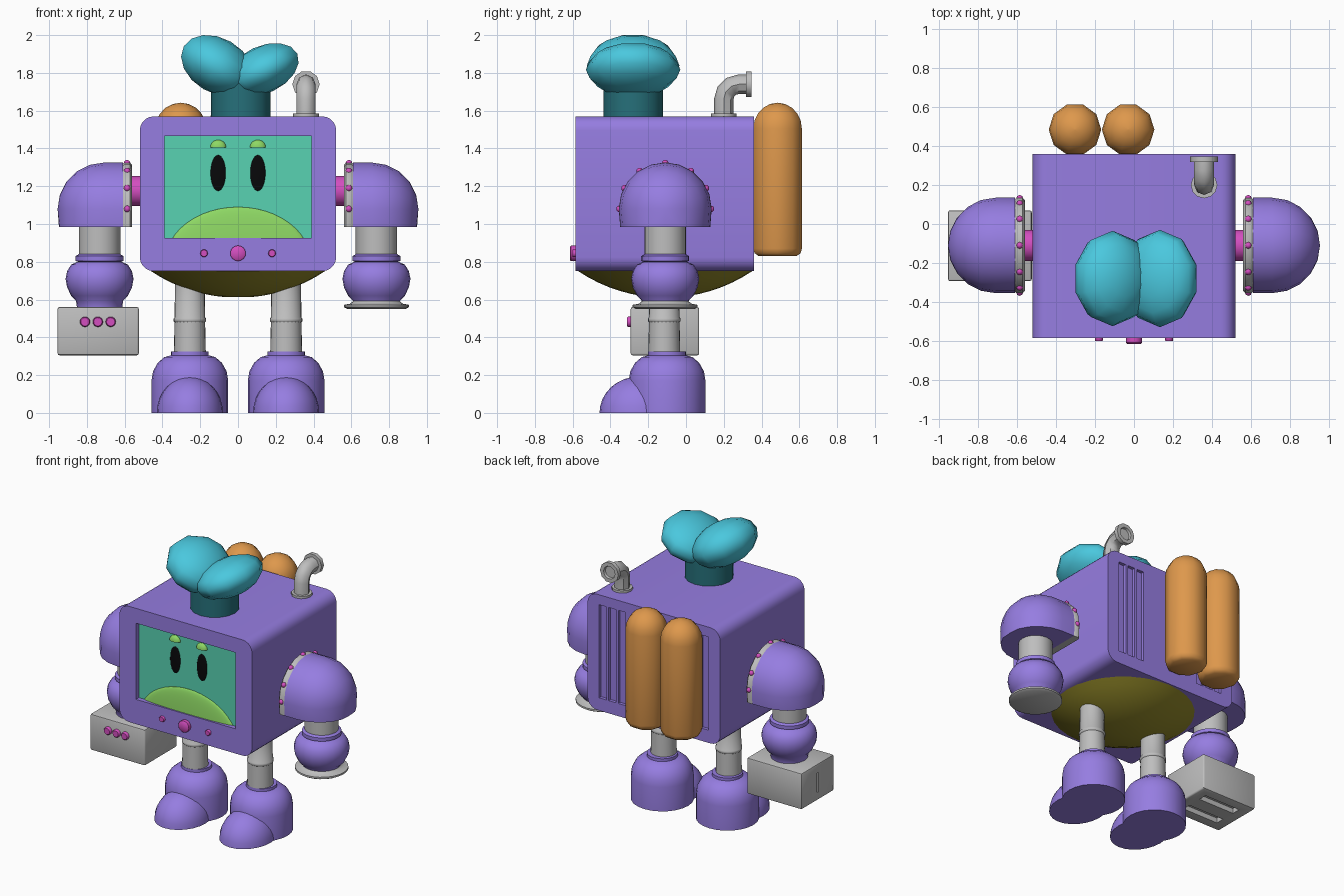
import bpy, bmesh, math
from math import sin, cos, pi, radians
from mathutils import Matrix, Vector, Euler

if "Cube" in bpy.data.objects:
    bpy.data.objects.remove(bpy.data.objects["Cube"])


def material(name, rgb):
    m = bpy.data.materials.new(name)
    lin = [(c / 255 / 12.92) if c < 11 else ((c / 255 + 0.055) / 1.055) ** 2.4 for c in rgb]
    m.diffuse_color = (*lin, 1)
    m.use_nodes = True
    m.node_tree.nodes["Principled BSDF"].inputs["Base Color"].default_value = m.diffuse_color
    return m


PURPLE = material("purple", (150, 125, 225))
GREY = material("light grey", (190, 190, 190))
PINK = material("magenta", (212, 78, 192))
ORANGE = material("orange", (222, 152, 76))
TEAL = material("teal", (74, 200, 222))
BAND = material("dark teal", (38, 112, 122))
SCREEN = material("screen green", (88, 210, 178))
LIME = material("lime", (142, 216, 100))
OLIVE = material("olive", (150, 140, 42))
BLACK = material("black", (8, 8, 10))


def finish(name, bm, mat, loc=(0, 0, 0), rot=(0, 0, 0)):
    bmesh.ops.transform(bm, matrix=Matrix.Translation(loc) @ Euler(rot).to_matrix().to_4x4(), verts=bm.verts)
    bmesh.ops.recalc_face_normals(bm, faces=bm.faces)
    me = bpy.data.meshes.new(name)
    bm.to_mesh(me)
    bm.free()
    ob = bpy.data.objects.new(name, me)
    bpy.context.collection.objects.link(ob)
    me.materials.append(mat)
    smooth(ob)
    return ob


def smooth(ob):
    bpy.ops.object.select_all(action='DESELECT')
    ob.select_set(True)
    bpy.context.view_layer.objects.active = ob
    bpy.ops.object.shade_smooth_by_angle(angle=radians(45))


def lathe(name, profile, mat, loc, rot=(0, 0, 0), segs=24):
    """Spin (radius, height) points around the local z axis."""
    bm = bmesh.new()
    pts = [(0, profile[0][1])] + profile + [(0, profile[-1][1])]
    vs = [bm.verts.new((r, 0, h)) for r, h in pts]
    es = [bm.edges.new(p) for p in zip(vs, vs[1:]) if (p[0].co - p[1].co).length > 1e-6]
    bmesh.ops.spin(bm, geom=vs + es, cent=(0, 0, 0), axis=(0, 0, 1), angle=2 * pi, steps=segs)
    bmesh.ops.remove_doubles(bm, verts=bm.verts, dist=1e-5)
    return finish(name, bm, mat, loc, rot)


def box(name, lo, hi, mat, bevel=0, only_y=False, segs=2):
    lo, hi = Vector(lo), Vector(hi)
    bm = bmesh.new()
    bmesh.ops.create_cube(bm, size=1)
    bmesh.ops.scale(bm, vec=hi - lo, verts=bm.verts)
    if bevel:
        es = [e for e in bm.edges if not only_y or abs(e.verts[0].co.y - e.verts[1].co.y) > 0.1]
        bmesh.ops.bevel(bm, geom=es, offset=bevel, segments=segs, profile=0.5, affect='EDGES')
    return finish(name, bm, mat, (lo + hi) / 2)


def ellipsoid(name, radii, mat, loc, rot=(0, 0, 0), u=24, v=16, cut=None):
    """Ellipsoid, optionally keeping only the part above local height cut."""
    bm = bmesh.new()
    bmesh.ops.create_uvsphere(bm, u_segments=u, v_segments=v, radius=1)
    bmesh.ops.scale(bm, vec=radii, verts=bm.verts)
    if cut is not None:
        r = bmesh.ops.bisect_plane(bm, geom=bm.verts[:] + bm.edges[:] + bm.faces[:], dist=1e-5,
                                   plane_co=(0, 0, cut), plane_no=(0, 0, 1), clear_inner=True)
        bmesh.ops.contextual_create(bm, geom=[g for g in r['geom_cut'] if isinstance(g, bmesh.types.BMEdge)])
    return finish(name, bm, mat, loc, rot)


def hull(name, pts, mat):
    bm = bmesh.new()
    for p in pts:
        bm.verts.new(p)
    r = bmesh.ops.convex_hull(bm, input=bm.verts)
    bmesh.ops.delete(bm, geom=[g for g in r['geom_interior'] if isinstance(g, bmesh.types.BMVert)], context='VERTS')
    bmesh.ops.dissolve_limit(bm, angle_limit=radians(1), verts=bm.verts, edges=bm.edges)
    return finish(name, bm, mat)


def carve(ob, boxes):
    """Cut box-shaped recesses out of an object."""
    for lo, hi in boxes:
        c = box("cutter", lo, hi, ob.data.materials[0])
        c.hide_render = True
        m = ob.modifiers.new("cut", 'BOOLEAN')
        m.operation, m.solver, m.object = 'DIFFERENCE', 'EXACT', c
        bpy.context.view_layer.objects.active = ob
        bpy.ops.object.modifier_apply(modifier=m.name)
        bpy.data.objects.remove(c)
    smooth(ob)


FRONT = (pi / 2, 0, 0)   # turns a lathe's +z to face -y
CY = -0.11               # depth of the limbs' centre line

# Body with screen recess and back vents
body = box("body", (-0.52, -0.585, 0.75), (0.52, 0.36, 1.57), PURPLE, 0.075, True, 5)
vents = [((s * x - 0.029, 0.338, 0.84), (s * x + 0.029, 0.45, 1.5))
         for s in (-1, 1) for x in (0.25, 0.325, 0.40)]
carve(body, [((-0.39, -0.7, 0.925), (0.39, -0.545, 1.465))] + vents)
box("screen", (-0.39, -0.552, 0.925), (0.39, -0.544, 1.465), SCREEN)

# Face
ellipsoid("mouth", (0.385, 0.03, 0.29), LIME, (0, -0.552, 0.80), u=32, v=24, cut=0.126)
for s in (-1, 1):
    ellipsoid("eye", (0.04, 0.008, 0.095), BLACK, (s * 0.105, -0.552, 1.27))
    ellipsoid("brow", (0.042, 0.025, 0.04), LIME, (s * 0.105, -0.552, 1.405), cut=0)

# Front buttons
for x, r, d in ((-0.18, 0.02, 0.017), (0, 0.041, 0.03), (0.18, 0.02, 0.017)):
    lathe("front_button", [(r, -0.01), (r, d * 0.8), (r * 0.85, d)], PINK, (x, -0.585, 0.845), FRONT, 16)

# Belly dome under the body
R = 0.826
lathe("belly", [(R * sin(a), -R * cos(a)) for a in [radians(34) * i / 8 for i in range(1, 9)]],
      OLIVE, (0, CY, 0.61 + R), segs=32)

# Hat
lathe("hat_band", [(0.158, 0), (0.158, 0.2)], BAND, (0.015, -0.28, 1.565), segs=16)
ellipsoid("hat_puff_left", (0.215, 0.245, 0.145), TEAL, (-0.11, -0.28, 1.839), (0, radians(30), 0), 10, 8)
ellipsoid("hat_puff_right", (0.21, 0.25, 0.125), TEAL, (0.133, -0.28, 1.817), (0, radians(-25), 0), 10, 8)

# Exhaust pipe, bent backwards
cu = bpy.data.curves.new("exhaust_pipe", 'CURVE')
cu.dimensions, cu.bevel_depth, cu.bevel_resolution, cu.use_fill_caps = '3D', 0.051, 2, True
path = [(0.2, 1.56)] + [(0.28 - 0.08 * cos(a), 1.66 + 0.08 * sin(a)) for a in (0, pi / 6, pi / 3, pi / 2)] + [(0.33, 1.74)]
sp = cu.splines.new('POLY')
sp.points.add(len(path) - 1)
for p, (y, z) in zip(sp.points, path):
    p.co = (0.36, y, z, 1)
pipe = bpy.data.objects.new("exhaust_pipe", cu)
bpy.context.collection.objects.link(pipe)
cu.materials.append(GREY)
bpy.ops.object.select_all(action='DESELECT')
pipe.select_set(True)
bpy.context.view_layer.objects.active = pipe
bpy.ops.object.convert(target='MESH')
smooth(bpy.context.view_layer.objects.active)
lathe("pipe_base", [(0.068, 0), (0.068, 0.018)], GREY, (0.36, 0.2, 1.568), segs=12)
lathe("pipe_mouth", [(0.072, 0), (0.072, 0.028), (0.045, 0.028), (0.04, 0.005)], GREY,
      (0.36, 0.318, 1.74), (-pi / 2, 0, 0), 10)

# Back tanks
tank = [(0.105, 0.83), (0.128, 0.845), (0.135, 0.87)]
tank += [(0.135 * cos(a), 1.505 + 0.137 * sin(a)) for a in [pi / 10 * i for i in range(5)]]
for x in (-0.303, -0.03):
    lathe("tank", tank + [(0.001, 1.642)], ORANGE, (x, 0.485, 0), segs=10)


def arch(x, r):
    """Arch outline across the arm: half circle on short straight legs."""
    pts = [(x, CY + r * cos(a), 1.08 + r * sin(a)) for a in [pi / 10 * i for i in range(11)]]
    return pts + [(x, CY + k * r * 0.97, 0.985) for k in (-1, 1)]


forearm = [(0.11, 0.84), (0.127, 0.83), (0.127, 0.805), (0.115, 0.8), (0.15, 0.785), (0.172, 0.75),
           (0.18, 0.71), (0.172, 0.665), (0.15, 0.62), (0.125, 0.595), (0.12, 0.56)]
boot = [(0.203, 0), (0.203, 0.17), (0.195, 0.22), (0.17, 0.265), (0.135, 0.295), (0.1, 0.305), (0.1, 0.325), (0.085, 0.325)]
leg = [(0.085, 0.3), (0.081, 0.48), (0.086, 0.485), (0.086, 0.5), (0.081, 0.505), (0.078, 0.72)]

for s, side in ((-1, "left"), (1, "right")):
    # Shoulder, collar and rivets
    lathe("shoulder_joint_" + side, [(0.08, 0.5), (0.08, 0.58)], PINK, (0, CY, 1.175), (0, s * pi / 2, 0))
    dome = arch(0.61, 0.245)
    for t in [pi / 10 * i for i in range(5)]:
        dome += arch(0.71 + 0.245 * sin(t), 0.245 * cos(t))
    dome += [(0.955, CY, 1.08), (0.948, CY, 0.985)]
    hull("shoulder_" + side, [(s * x, y, z) for x, y, z in dome], PURPLE)
    collar = arch(0.56, 0.232) + arch(0.572, 0.246) + arch(0.602, 0.246) + arch(0.614, 0.235)
    hull("collar_" + side, [(s * x, y, z) for x, y, z in collar], GREY)
    for a in (0, 27, 56, 90, 124, 153, 180):
        a = radians(a)
        ellipsoid("rivet_" + side, (0.018,) * 3, PINK,
                  (s * 0.587, CY + 0.241 * cos(a), 1.08 + 0.241 * sin(a)), u=8, v=6)
    # Arm
    lathe("upper_arm_" + side, [(0.11, 0.8), (0.11, 1.0)], GREY, (s * 0.733, CY, 0))
    lathe("forearm_" + side, forearm, PURPLE, (s * 0.733, CY, 0))
    # Leg and boot
    lathe("leg_" + side, leg, GREY, (s * 0.255, CY - 0.005, 0))
    lathe("boot_" + side, boot, PURPLE, (s * 0.255, -0.1, 0))
    ellipsoid("toe_" + side, (0.175, 0.21, 0.193), PURPLE, (s * 0.255, -0.248, 0), cut=0)

# Bell-shaped right hand
lathe("bell_hand", [(0.12, 0.6), (0.125, 0.59), (0.14, 0.578), (0.172, 0.572), (0.172, 0.56), (0.155, 0.55)],
      GREY, (0.733, CY, 0))

# Box-shaped left hand with slots below and a lever slit outside
hand = box("box_hand", (-0.955, -0.293, 0.305), (-0.525, 0.07, 0.56), GREY, 0.01)
carve(hand, [((-0.88, y - 0.03, 0.2), (-0.6, y + 0.03, 0.34)) for y in (-0.19, -0.03)]
      + [((-1.1, CY - 0.008, 0.36), (-0.935, CY + 0.008, 0.5))])
for x in (-0.81, -0.742, -0.674):
    lathe("hand_button", [(0.027, -0.01), (0.027, 0.014), (0.022, 0.02)], PINK, (x, -0.293, 0.482), FRONT, 16)
